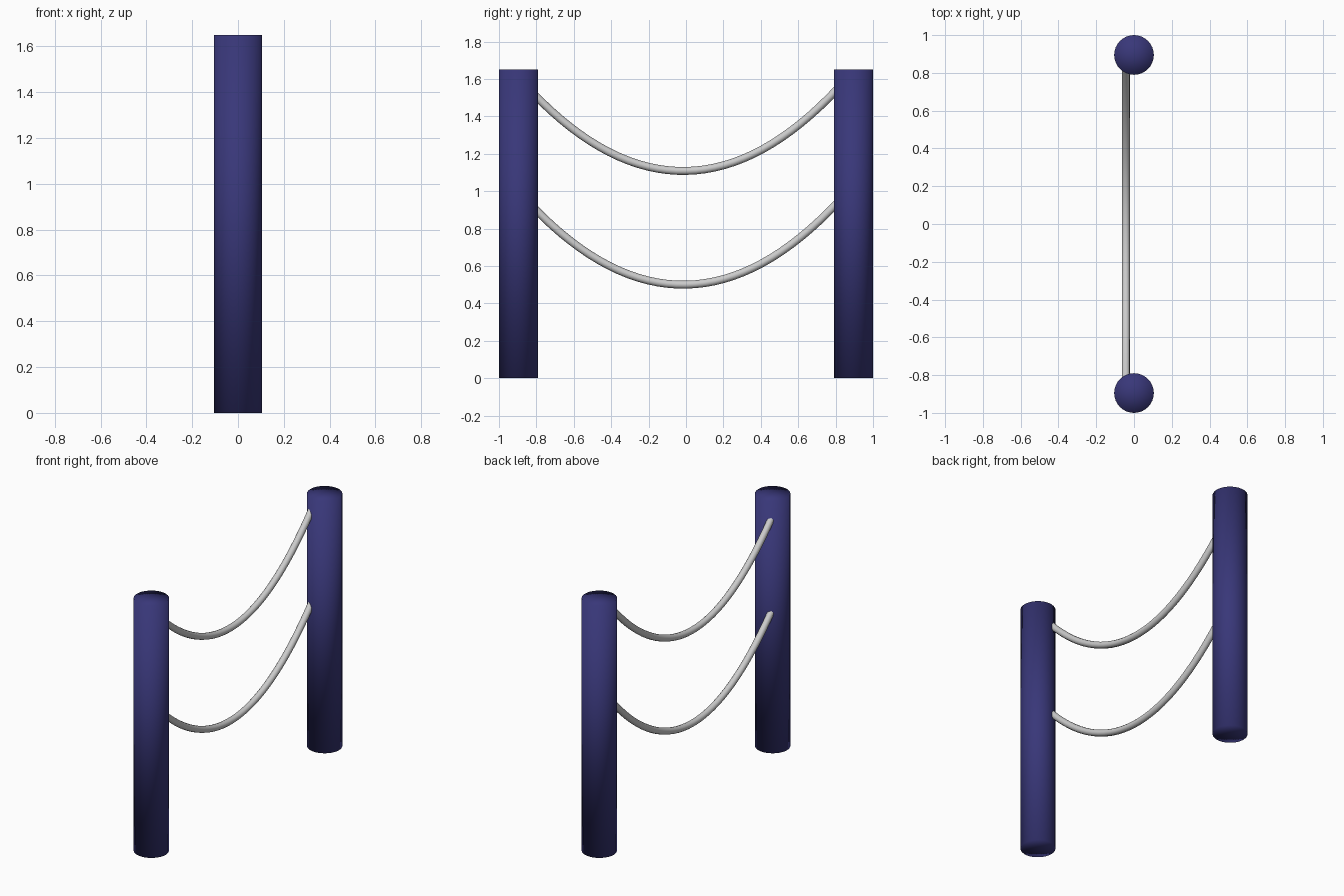
import bpy

if "Cube" in bpy.data.objects:
    bpy.data.objects.remove(bpy.data.objects["Cube"])

POST_R, POST_H, POST_Y = 0.105, 1.65, 0.895
ROPE_X, ROPE_R = -0.043, 0.021

navy = bpy.data.materials.new("navy_paint")
navy.diffuse_color = (0.04, 0.038, 0.19, 1)
navy.use_nodes = True
navy.node_tree.nodes["Principled BSDF"].inputs["Base Color"].default_value = navy.diffuse_color


def post(name, y):
    bpy.ops.mesh.primitive_cylinder_add(vertices=32, radius=POST_R, depth=POST_H,
                                        end_fill_type='TRIFAN',
                                        location=(0, y, POST_H / 2))
    ob = bpy.context.object
    ob.name = name
    ob.data.materials.append(navy)
    bpy.ops.object.shade_smooth()


def rope(name, low_z, segments=32):
    # Sagging curve, lowest point slightly towards the front post
    curve = bpy.data.curves.new(name, 'CURVE')
    curve.dimensions = '3D'
    curve.bevel_depth = ROPE_R
    curve.bevel_resolution = 4
    curve.use_fill_caps = True
    spline = curve.splines.new('POLY')
    spline.points.add(segments)
    for i, p in enumerate(spline.points):
        y = -0.82 + 1.64 * i / segments
        p.co = (ROPE_X, y, low_z + 0.645 * (y + 0.015) ** 2, 1)
    spline.use_smooth = True
    bpy.context.collection.objects.link(bpy.data.objects.new(name, curve))


# Two upright posts
post("front_post", -POST_Y)
post("back_post", POST_Y)

# Two hanging ropes
rope("upper_rope", 1.108)
rope("lower_rope", 0.50)
